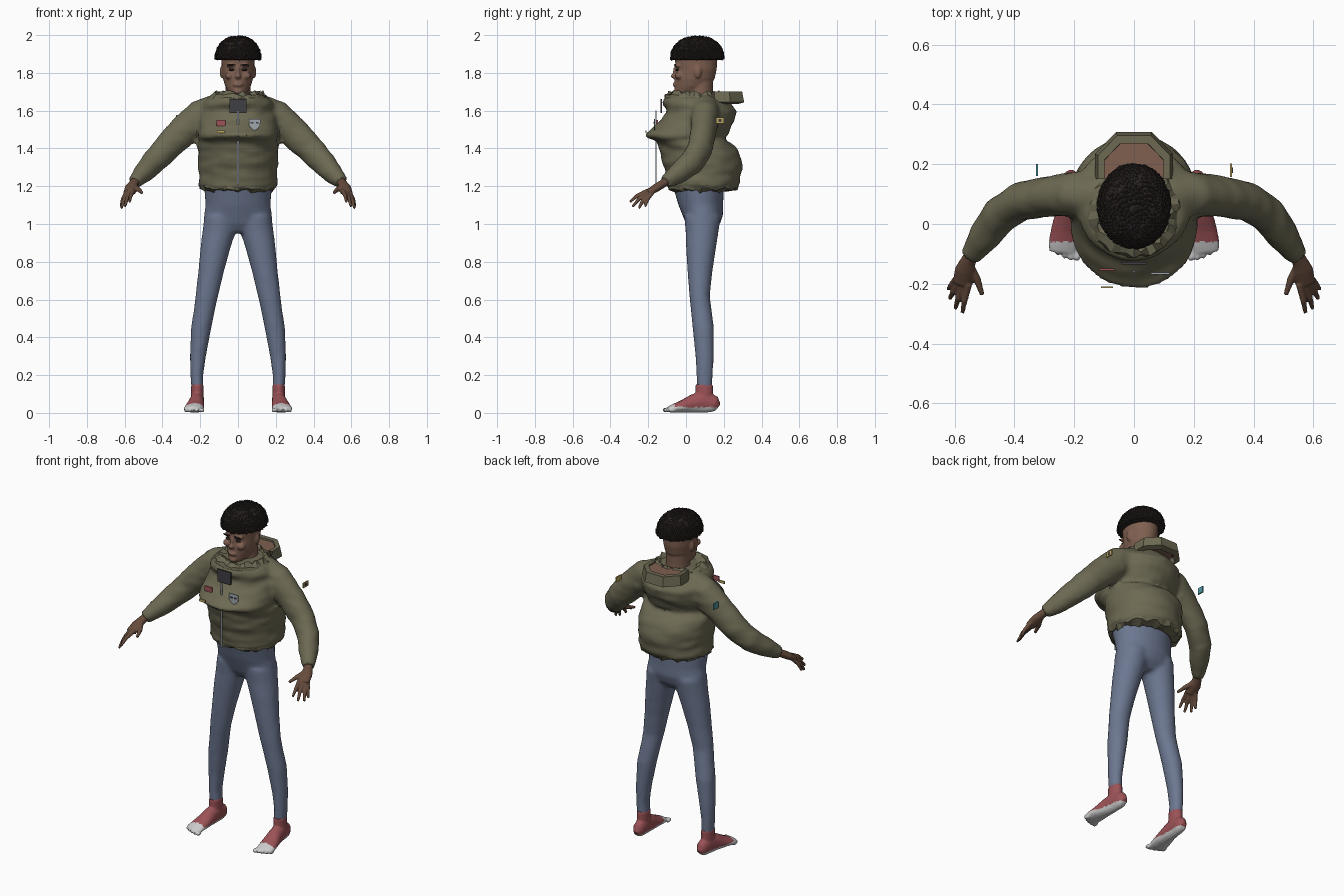
import bpy, bmesh, math, random
from mathutils import Vector, Matrix, noise

random.seed(4)


def material(name, rgb):
    m = bpy.data.materials.new(name)
    m.diffuse_color = (*rgb, 1)
    return m


OLIVE = material("olive", (0.15, 0.14, 0.085))
DENIM = material("denim", (0.15, 0.185, 0.28))
RED = material("red", (0.33, 0.085, 0.095))
WHITE = material("white", (0.6, 0.6, 0.6))
SKIN = material("skin", (0.21, 0.115, 0.08))
HAND = material("hand_skin", (0.13, 0.07, 0.045))
HAIR = material("hair", (0.022, 0.017, 0.015))
DARK = material("dark", (0.05, 0.05, 0.06))
GOLD = material("gold", (0.5, 0.38, 0.12))
TEAL = material("teal", (0.08, 0.3, 0.35))
STEEL = material("steel", (0.35, 0.38, 0.42))


def ring(z, rx, yf, yb, cx=0, n=28, jitter=0):
    """Horizontal oval from its half width and front/back y."""
    out = []
    for i in range(n):
        a = 2 * math.pi * i / n
        k = 1 + random.uniform(-jitter, jitter)
        out.append(Vector((cx + k * rx * math.cos(a),
                           (yf + yb) / 2 + k * (yb - yf) / 2 * math.sin(a),
                           z + random.uniform(-jitter, jitter) * 0.13)))
    return out


def loft(bm, rings, cap=True, closed=True):
    vs = [[bm.verts.new(p) for p in r] for r in rings]
    n = len(vs[0])
    for a, b in zip(vs, vs[1:]):
        for i in range(n if closed else n - 1):
            j = (i + 1) % n
            bm.faces.new((a[i], a[j], b[j], b[i]))
    if cap:
        bm.faces.new(vs[0])
        bm.faces.new(vs[-1])


def tube(bm, path, side=1, n=14):
    """Path entries: x, y, z, side radius, upright radius."""
    pts = [Vector((side * p[0], p[1], p[2])) for p in path]
    rings = []
    for i, p in enumerate(pts):
        t = (pts[min(i + 1, len(pts) - 1)] - pts[max(i - 1, 0)]).normalized()
        u = t.cross(Vector((0, 0, 1))).normalized()
        w = u.cross(t)
        r1, r2 = path[i][3], path[i][-1]
        rings.append([p + u * r1 * math.cos(2 * math.pi * k / n) + w * r2 * math.sin(2 * math.pi * k / n)
                      for k in range(n)])
    loft(bm, rings)


def blob(bm, c, r, sub=2):
    bmesh.ops.create_icosphere(bm, subdivisions=sub, radius=1,
                               matrix=Matrix.Translation(c) @ Matrix.Diagonal((*r, 1)))


def finish(name, bm, mat, voxel=0, smooth=0, angle=40):
    bmesh.ops.recalc_face_normals(bm, faces=bm.faces[:])
    me = bpy.data.meshes.new(name)
    bm.to_mesh(me)
    bm.free()
    ob = bpy.data.objects.new(name, me)
    bpy.context.collection.objects.link(ob)
    if voxel:  # fuse the overlapping volumes into one skin
        m = ob.modifiers.new("fuse", 'REMESH')
        m.mode, m.voxel_size = 'VOXEL', voxel
        s = ob.modifiers.new("soften", 'SMOOTH')
        s.factor, s.iterations = 0.5, smooth
        ev = ob.evaluated_get(bpy.context.evaluated_depsgraph_get())
        me = bpy.data.meshes.new_from_object(ev)
        ob.modifiers.clear()
        ob.data = me
    me.materials.clear()
    me.materials.append(mat)
    if angle:
        for p in me.polygons:
            p.use_smooth = True
        me.set_sharp_from_angle(angle=math.radians(angle))
    return ob


def box(name, c, size, mat):
    bm = bmesh.new()
    bmesh.ops.create_cube(bm, size=1, matrix=Matrix.Translation(c) @ Matrix.Diagonal((*size, 1)))
    return finish(name, bm, mat, angle=0)


# Trousers: pelvis fused with two legs
bm = bmesh.new()
loft(bm, [ring(*r) for r in [(.955, .13, .03, .14), (1, .182, 0, .18), (1.05, .18, -.02, .197),
                             (1.1, .172, -.04, .197), (1.2, .18, -.07, .2), (1.26, .17, -.07, .2)]])
LEG = [(.13, .033, .058, .138, .215), (.2, .034, .055, .142, .218), (.3, .042, .05, .147, .212),
       (.45, .054, .035, .148, .195), (.55, .056, .025, .135, .177), (.62, .06, .018, .126, .165),
       (.75, .068, .008, .14, .142), (.88, .08, 0, .16, .118), (.96, .088, -.002, .172, .1), (1.04, .088, -.01, .185, .09)]
for s in (1, -1):
    loft(bm, [ring(*r[:4], s * r[4]) for r in LEG])
finish("trousers", bm, DENIM, 0.012, 3)

# Feet: red sock top, white sole and toes
bm = bmesh.new()
FOOT = [(.21, .17, .03, .018, .022), (.212, .15, .045, .033, .045), (.215, .1, .06, .037, .06),
        (.22, .04, .05, .042, .05), (.228, -.02, .034, .05, .033), (.235, -.07, .023, .053, .022), (.237, -.095, .018, .047, .015)]
for s in (1, -1):
    tube(bm, FOOT, s)
    loft(bm, [ring(z, .033, .05, .143, s * .215) for z in (.05, .1, .15)])
    for i in range(5):
        blob(bm, (s * (.191 + .021 * i), -.104 + .004 * i * i * .5, .015), (.0105 if i else .014, .022, .013))
feet = finish("feet", bm, RED, 0.006, 2)
feet.data.materials.append(WHITE)
for p in feet.data.polygons:
    if p.center.z < .03 - .05 * min(p.center.y, 0) or p.center.y < -.06:
        p.material_index = 1

# Jacket: puffy body fused with sleeves, then creased
bm = bmesh.new()
loft(bm, [ring(*r) for r in [
    (1.185, .19, -.085, .255), (1.2, .212, -.1, .282), (1.25, .205, -.105, .292), (1.33, .212, -.127, .298),
    (1.38, .212, -.137, .285), (1.425, .217, -.15, .245), (1.442, .21, -.16, .212), (1.455, .212, -.205, .208),
    (1.475, .212, -.222, .22), (1.51, .21, -.18, .24), (1.55, .21, -.135, .262), (1.6, .2, -.1, .268),
    (1.635, .19, -.122, .235), (1.665, .16, -.122, .21), (1.685, .12, -.07, .18)]])
SLEEVE = [(.1, .1, 1.605, .08, .085), (.2, .1, 1.57, .075, .088), (.29, .092, 1.49, .068, .083),
          (.38, .075, 1.4, .065, .075), (.45, .03, 1.325, .062, .068), (.5, -.04, 1.27, .054, .056),
          (.535, -.09, 1.235, .04, .042), (.55, -.11, 1.222, .034, .034)]
for s in (1, -1):
    tube(bm, SLEEVE, s, 18)
jacket = finish("jacket", bm, OLIVE, 0.014, 2)
for v in jacket.data.vertices:
    p = v.co
    d = noise.noise(Vector((p.x * 9, p.y * 9, p.z * 26))) * .008
    v.co = p + v.normal * d * (1 if abs(p.x) < .22 else .4)

# Ragged hem and neck ruffle
bm = bmesh.new()
loft(bm, [ring(1.205, .208, -.098, .28, n=44), ring(1.185, .198, -.09, .265, n=44, jitter=.07),
          ring(1.172, .178, -.07, .215, n=44, jitter=.08)], cap=False)
finish("jacket_hem", bm, OLIVE, angle=0)
bm = bmesh.new()
loft(bm, [ring(1.655, .165, -.115, .2, n=36), ring(1.683, .15, -.108, .19, n=36, jitter=.07),
          ring(1.698, .125, -.085, .17, n=36, jitter=.09), ring(1.67, .08, -.02, .15, n=36)], cap=False)
finish("neck_ruffle", bm, OLIVE, angle=0)

# Faceted back collar with a brown lining
HALF = [(.13, .15), (.13, .235), (.06, .308)]
OUT = HALF + [(-x, y) for x, y in reversed(HALF)]


def collar(k, z):
    return [Vector((x * k, .15 + (y - .15) * k, z)) for x, y in OUT]


bm = bmesh.new()
loft(bm, [collar(.8, 1.635), collar(1, 1.645), collar(.93, 1.702), collar(.76, 1.702), collar(.74, 1.66)],
     cap=False, closed=False)
finish("back_collar", bm, OLIVE, angle=0)
bm = bmesh.new()
loft(bm, [collar(.78, 1.67), collar(.78, 1.692)])
finish("collar_lining", bm, SKIN, angle=0)

# Head with neck, nose, lips, brows and ears
bm = bmesh.new()
loft(bm, [ring(*r) for r in [(1.6, .075, 0, .15), (1.7, .066, .01, .142), (1.8, .066, .02, .145)]])
loft(bm, [ring(*r) for r in [
    (1.683, .03, -.045, .04), (1.698, .05, -.06, .08), (1.73, .068, -.06, .128), (1.77, .08, -.06, .152),
    (1.82, .086, -.052, .163), (1.87, .088, -.06, .165), (1.92, .08, -.05, .155), (1.96, .05, -.01, .11)]])
blob(bm, (0, -.062, 1.783), (.017, .019, .015))
blob(bm, (0, -.056, 1.805), (.011, .014, .034))
blob(bm, (0, -.058, 1.738), (.027, .013, .012))
blob(bm, (0, -.05, 1.7), (.026, .017, .016))
for s in (1, -1):
    blob(bm, (s * .034, -.045, 1.838), (.028, .017, .01))
    blob(bm, (s * .045, -.037, 1.785), (.025, .022, .02))
    blob(bm, (s * .086, .062, 1.805), (.011, .02, .034))
finish("head", bm, SKIN, 0.006, 2)
bm = bmesh.new()
for s in (1, -1):
    blob(bm, (s * .034, -.047, 1.816), (.016, .009, .006))
    blob(bm, (s * .036, -.058, 1.842), (.024, .006, .005))
finish("eyes_and_brows", bm, HAIR)

# Curly bowl of hair: dome covered in small curls
bm = bmesh.new()
loft(bm, [ring(z, .118 * k, .06 - .139 * k, .06 + .139 * k) for z, k in
          [(1.868, .85), (1.872, .98), (1.895, 1), (1.93, .93), (1.96, .77), (1.98, .55), (1.988, .3)]])
N = 520
for i in range(N):
    h = i / N
    a = i * 2.39996
    k = math.sqrt(max(0, 1 - h * h))
    r = random.uniform(.008, .0125)
    z = 1.875 + .113 * h
    blob(bm, (.116 * k ** .85 * math.cos(a), .06 + .136 * k ** .85 * math.sin(a), z), (r, r, r), 1)
finish("curly_hair", bm, HAIR, angle=0)

# Hands: palm and fingers fused
bm = bmesh.new()
FINGERS = [((.553, -.2, 1.178), (.574, -.297, 1.117)), ((.57, -.198, 1.168), (.598, -.283, 1.092)),
           ((.583, -.19, 1.165), (.617, -.25, 1.083)), ((.59, -.177, 1.168), (.621, -.217, 1.092))]
for s in (1, -1):
    tube(bm, [(.535, -.09, 1.235, .024, .024), (.555, -.125, 1.212, .026, .022),
              (.565, -.155, 1.193, .035, .022), (.575, -.2, 1.165, .033, .018)], s)
    for a, b in FINGERS:
        a, b = Vector(a), Vector(b)
        m = a.lerp(b, .55) + Vector((.003, -.004, .006))
        tube(bm, [(*a, .012), (*m, .0105), (*b, .007)], s, 10)
    tube(bm, [(.55, -.14, 1.2, .015), (.525, -.185, 1.182, .013), (.508, -.237, 1.165, .008)], s, 10)
finish("hands", bm, HAND, 0.005, 1)

# Zip, throat plate and badges
box("zip", (0, -.158, 1.405), (.011, .006, .39), STEEL)
box("throat_plate", (0, -.131, 1.625), (.088, .008, .074), DARK)
box("red_badge", (-.09, -.152, 1.535), (.05, .006, .03), RED)
box("gold_badge", (-.09, -.212, 1.488), (.04, .006, .015), GOLD)
bm = bmesh.new()
SHIELD = [(.057, 1.557), (.119, 1.557), (.117, 1.52), (.102, 1.503), (.088, 1.495), (.074, 1.503), (.059, 1.52)]
loft(bm, [[Vector((x, y, z)) for x, z in SHIELD] for y in (-.163, -.169)])
finish("shield_badge", bm, STEEL, angle=0)
for s in (1, -1):
    box("shield_slot", (.088 + s * .014, -.17, 1.535), (.014, .003, .008), DARK)
box("left_shoulder_patch", (.325, .18, 1.548), (.007, .044, .03), GOLD)
box("left_patch_inset", (.329, .18, 1.548), (.004, .018, .014), DARK)
box("right_shoulder_patch", (-.325, .18, 1.557), (.007, .04, .038), TEAL)
